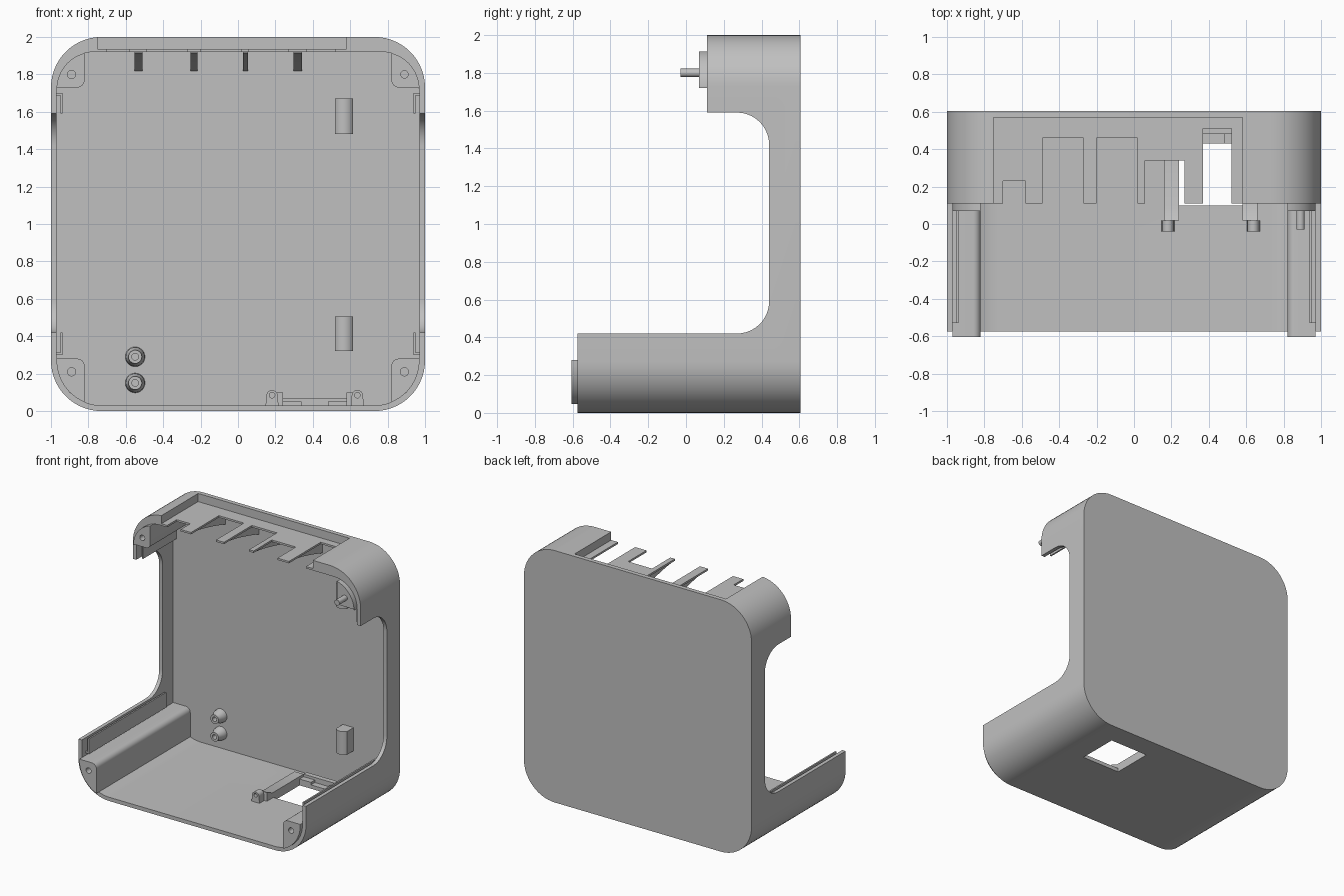
import bpy, bmesh, math

if "Cube" in bpy.data.objects:
    bpy.data.objects.remove(bpy.data.objects["Cube"])

grey = bpy.data.materials.new("light_grey_plastic")
grey.diffuse_color = (0.53, 0.53, 0.53, 1)
grey.use_nodes = True
grey.node_tree.nodes["Principled BSDF"].inputs["Base Color"].default_value = grey.diffuse_color


def finish(name, bm):
    bmesh.ops.recalc_face_normals(bm, faces=bm.faces[:])
    me = bpy.data.meshes.new(name)
    bm.to_mesh(me)
    bm.free()
    me.materials.append(grey)
    ob = bpy.data.objects.new(name, me)
    bpy.context.collection.objects.link(ob)
    return ob


def arc(cx, cy, r, a0, a1, n=10):
    return [(cx + r * math.cos(math.radians(a0 + (a1 - a0) * i / n)),
             cy + r * math.sin(math.radians(a0 + (a1 - a0) * i / n))) for i in range(n + 1)]


def prism(name, pts, axis, a, b, bevel=0):
    """Extrude a 2D profile along an axis: x -> (y,z), y -> (x,z), z -> (x,y)."""
    place = {"x": lambda p, t: (t, p[0], p[1]), "y": lambda p, t: (p[0], t, p[1]),
             "z": lambda p, t: (p[0], p[1], t)}[axis]
    bm = bmesh.new()
    r0 = [bm.verts.new(place(p, a)) for p in pts]
    r1 = [bm.verts.new(place(p, b)) for p in pts]
    n = len(pts)
    bm.faces.new(r0)
    bm.faces.new(r1[::-1])
    for i in range(n):
        bm.faces.new((r0[i], r1[i], r1[(i + 1) % n], r0[(i + 1) % n]))
    if bevel:
        end = set(r1)
        edges = [e for e in bm.edges if e.verts[0] in end and e.verts[1] in end]
        bmesh.ops.bevel(bm, geom=edges, offset=bevel, segments=4, profile=0.5, affect='EDGES')
    return finish(name, bm)


def box(name, x0, x1, y0, y1, z0, z1):
    return prism(name, [(x0, y0), (x1, y0), (x1, y1), (x0, y1)], "z", z0, z1)


def cut(ob, cutter):
    cutter.hide_render = True
    m = ob.modifiers.new("cut", 'BOOLEAN')
    m.operation = 'DIFFERENCE'
    m.solver = 'EXACT'
    m.object = cutter
    bpy.context.view_layer.objects.active = ob
    bpy.ops.object.modifier_apply(modifier=m.name)
    bpy.data.objects.remove(cutter)


def rounded(x, z0, z1, rb, rt):
    return (arc(x - rt, z1 - rt, rt, 0, 90, 14) + arc(-x + rt, z1 - rt, rt, 90, 180, 14)
            + arc(-x + rb, z0 + rb, rb, 180, 270, 14) + arc(x - rb, z0 + rb, rb, 270, 360, 14))


# main shell: rounded box, hollowed, with the step-shaped opening cut through both sides
shell = prism("case_shell", rounded(1, 0, 2, .27, .27), "y", -.575, .605, .025)
cut(shell, prism("cavity", rounded(.97, .03, 1.92, .24, .2), "y", -1, .572))
opening = ([(-1, .42)] + arc(.27, .59, .17, -90, 0) + arc(.27, 1.42, .17, 0, 90)
           + [(.11, 1.59), (.11, 2.2), (-1, 2.2)])
cut(shell, prism("opening", opening, "x", -1.2, 1.2))

# top recess with port slots, and the floor window
cut(shell, box("recess", -.75, .58, -.2, .57, 1.935, 2.2))
for x0, x1, y in [(-.70, -.58, .23), (-.49, -.27, .46), (-.20, .02, .46),
                  (.06, .27, .34), (.37, .52, .51)]:
    cut(shell, box("slot", x0, x1, -.2, y, 1.85, 2.2))
cut(shell, box("window", .24, .58, .10, .43, -.2, .2))

# gussets under the slot teeth
for i, (x, w) in enumerate([(-.532, .022), (-.235, .018), (.04, .013), (.32, .022)]):
    curve = [(.13 + .45 * t / 8, 1.915 - .10 * (t / 8) ** 1.4) for t in range(9)]
    prism(f"tooth_gusset_{i}", curve + [(.58, 1.925), (.13, 1.925)], "x", x - w, x + w)

# corner screw posts and side guide rails
for s in (-1, 1):
    side = "left" if s < 0 else "right"
    for level, cx, cz, r, d, y0 in [("bottom", .73, .27, .24, -1, -.605), ("top", .77, 1.72, .20, 1, .07)]:
        a1 = math.degrees(math.acos((.82 - cx) / r))
        edge = .28 if d < 0 else 1.73
        pts = arc(cx, cz, r, 0, d * a1, 14) + arc(.86, edge + d * .04, .04, 180, 180 + d * 90, 6)
        pts.append((.97, edge))
        post = prism(f"{level}_{side}_screw_post", [(s * x, z) for x, z in pts], "y", y0, .58)
        zh = .21 if d < 0 else 1.80
        cut(post, prism("hole", arc(s * .89, zh, .022, 0, 345, 23), "y", y0 - .1, y0 + .2))
        zs, ze, ya, yb = (.30, .42, -.53, .44) if d < 0 else (1.70, 1.59, .15, .57)
        hook = [(.98, zs), (.938, zs), (.938, ze), (.95, ze), (.95, zs - d * .012), (.98, zs - d * .012)]
        prism(f"{level}_{side}_guide_rail", [(s * x, z) for x, z in hook], "y", ya, yb)

# two standoffs on the back wall, each a revolved ring profile
for k, z in enumerate((.15, .29)):
    bm = bmesh.new()
    prof = [(.053, .575), (.05, .54), (.036, .51), (.036, .49), (.018, .49), (.018, .565), (.001, .565)]
    rings = [[bm.verts.new((-.55 + r * math.cos(j * math.pi / 12), y, z + r * math.sin(j * math.pi / 12)))
              for j in range(24)] for r, y in prof]
    for p, q in zip(rings, rings[1:]):
        for j in range(24):
            bm.faces.new((p[j], p[(j + 1) % 24], q[(j + 1) % 24], q[j]))
    bm.faces.new(rings[-1])
    bm.faces.new(rings[0])
    finish(f"standoff_{k}", bm)

# curved support blocks on the back wall
for k, (z0, z1) in enumerate([(.32, .505), (1.48, 1.67)]):
    pts = [(.52, .58), (.52, .49)] + arc(.567, .52, .057, 212, 328, 8) + [(.615, .49), (.615, .58)]
    prism(f"support_block_{k}", pts, "z", z0, z1)

# bracket around the floor window
for s in (-1, 1):
    side = "left" if s < 0 else "right"
    c = .41 + s * .228
    boss = prism(f"bracket_{side}_boss", [(c - .035, .025)] + arc(c, .082, .03, 180, 0, 12)
                 + [(c + .035, .025)], "y", -.04, .02)
    cut(boss, prism("hole", arc(c, .085, .015, 0, 337.5, 15), "y", -.2, .2))
    xs = sorted((.41 + s * .17, .41 + s * .25))
    prism(f"bracket_{side}_rail", [(.02, .025), (.02, .10), (.09, .07), (.48, .07), (.48, .025)],
          "x", xs[0], xs[1])
    xt = sorted((.41 + s * .07, .41 + s * .17))
    box(f"bracket_{side}_tab", xt[0], xt[1], .43, .49, .02, .05)
box("bracket_back_bar", .24, .58, .48, .52, .025, .07)

# smooth curved surfaces, keep hard edges
for ob in bpy.context.scene.objects:
    ob.select_set(True)
bpy.context.view_layer.objects.active = shell
bpy.ops.object.shade_smooth_by_angle(angle=math.radians(30))
